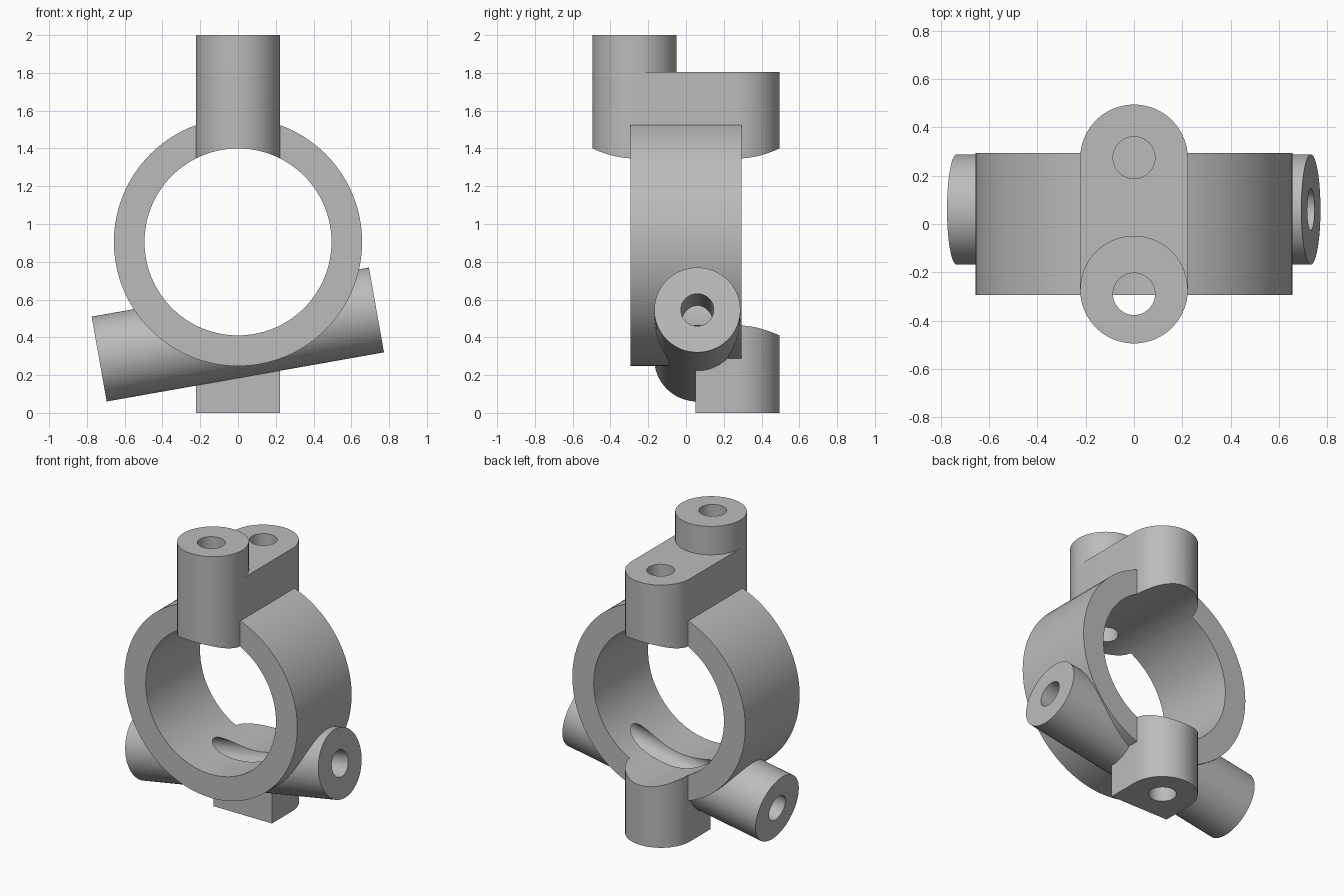
import bpy, bmesh, math
from mathutils import Vector

if "Cube" in bpy.data.objects:
    bpy.data.objects.remove(bpy.data.objects["Cube"], do_unlink=True)

grey = bpy.data.materials.new("plain grey")
grey.use_nodes = True
grey.diffuse_color = (0.5, 0.5, 0.5, 1)
grey.node_tree.nodes["Principled BSDF"].inputs["Base Color"].default_value = (0.5, 0.5, 0.5, 1)

R = 0.223        # boss radius
HOLE = 0.087     # screw hole radius
RING_Z = 0.905   # ring centre height


def finish(name, bm):
    bmesh.ops.recalc_face_normals(bm, faces=bm.faces)
    mesh = bpy.data.meshes.new(name)
    bm.to_mesh(mesh)
    bm.free()
    mesh.materials.append(grey)
    ob = bpy.data.objects.new(name, mesh)
    bpy.context.collection.objects.link(ob)
    return ob


def rod(name, start, end, radius, sides=64):
    """Cylinder between two points."""
    a, b = Vector(start), Vector(end)
    bm = bmesh.new()
    bmesh.ops.create_cone(bm, cap_ends=True, segments=sides,
                          radius1=radius, radius2=radius, depth=(b - a).length)
    turn = (b - a).to_track_quat('Z', 'Y').to_matrix().to_4x4()
    bmesh.ops.transform(bm, matrix=turn, verts=bm.verts)
    bmesh.ops.translate(bm, vec=(a + b) / 2, verts=bm.verts)
    return finish(name, bm)


def slab(name, outline, z0, z1):
    """Flat outline pulled upward."""
    bm = bmesh.new()
    face = bm.faces.new([bm.verts.new((x, y, z0)) for x, y in outline])
    top = bmesh.ops.extrude_face_region(bm, geom=[face])["geom"]
    bmesh.ops.translate(bm, vec=(0, 0, z1 - z0),
                        verts=[v for v in top if isinstance(v, bmesh.types.BMVert)])
    return finish(name, bm)


def arc(cy, start, n=32):
    return [(R * math.cos(start + math.pi * i / n), cy + R * math.sin(start + math.pi * i / n))
            for i in range(n + 1)]


def combine(target, tool, operation):
    mod = target.modifiers.new(operation.lower(), 'BOOLEAN')
    mod.operation, mod.solver, mod.object = operation, 'EXACT', tool
    bpy.context.view_layer.update()
    graph = bpy.context.evaluated_depsgraph_get()
    mesh = bpy.data.meshes.new_from_object(target.evaluated_get(graph))
    target.modifiers.clear()
    target.data = mesh
    bpy.data.objects.remove(tool, do_unlink=True)


# Ring body
clamp = rod("clamp_ring", (0, -0.295, RING_Z), (0, 0.295, RING_Z), 0.657, 128)

# Slanted tube axis through the lower ring
low, high = Vector((-0.735, 0.06, 0.285)), Vector((0.733, 0.06, 0.545))
overrun = (high - low) * 0.1

# Added parts: top block, tall front post, lower rear boss, slanted tube
for part in (
    slab("top_block", arc(0.272, 0) + arc(-0.272, math.pi), 1.2, 1.805),
    rod("front_post", (0, -0.272, 1.2), (0, -0.272, 2), R),
    slab("lower_boss", arc(0.272, 0) + [(-R, 0.05), (R, 0.05)], 0, 0.6),
    rod("slanted_tube", low, high, 0.228),
):
    combine(clamp, part, 'UNION')

# Cuts: main bore, tube bore, post hole, blind rear holes
for cutter in (
    rod("main_bore", (0, -0.8, RING_Z), (0, 0.8, RING_Z), 0.495, 128),
    rod("tube_bore", low - overrun, high + overrun, HOLE, 48),
    rod("post_hole", (0, -0.29, 1.2), (0, -0.29, 2.2), HOLE, 48),
    rod("rear_hole", (0, 0.275, 1.5), (0, 0.275, 2), HOLE, 48),
    rod("boss_hole", (0, 0.275, -0.2), (0, 0.275, 0.3), HOLE, 48),
):
    combine(clamp, cutter, 'DIFFERENCE')

# Smooth curved walls, sharp rims
bpy.ops.object.select_all(action='DESELECT')
clamp.select_set(True)
bpy.context.view_layer.objects.active = clamp
bpy.ops.object.shade_smooth_by_angle(angle=math.radians(30))
